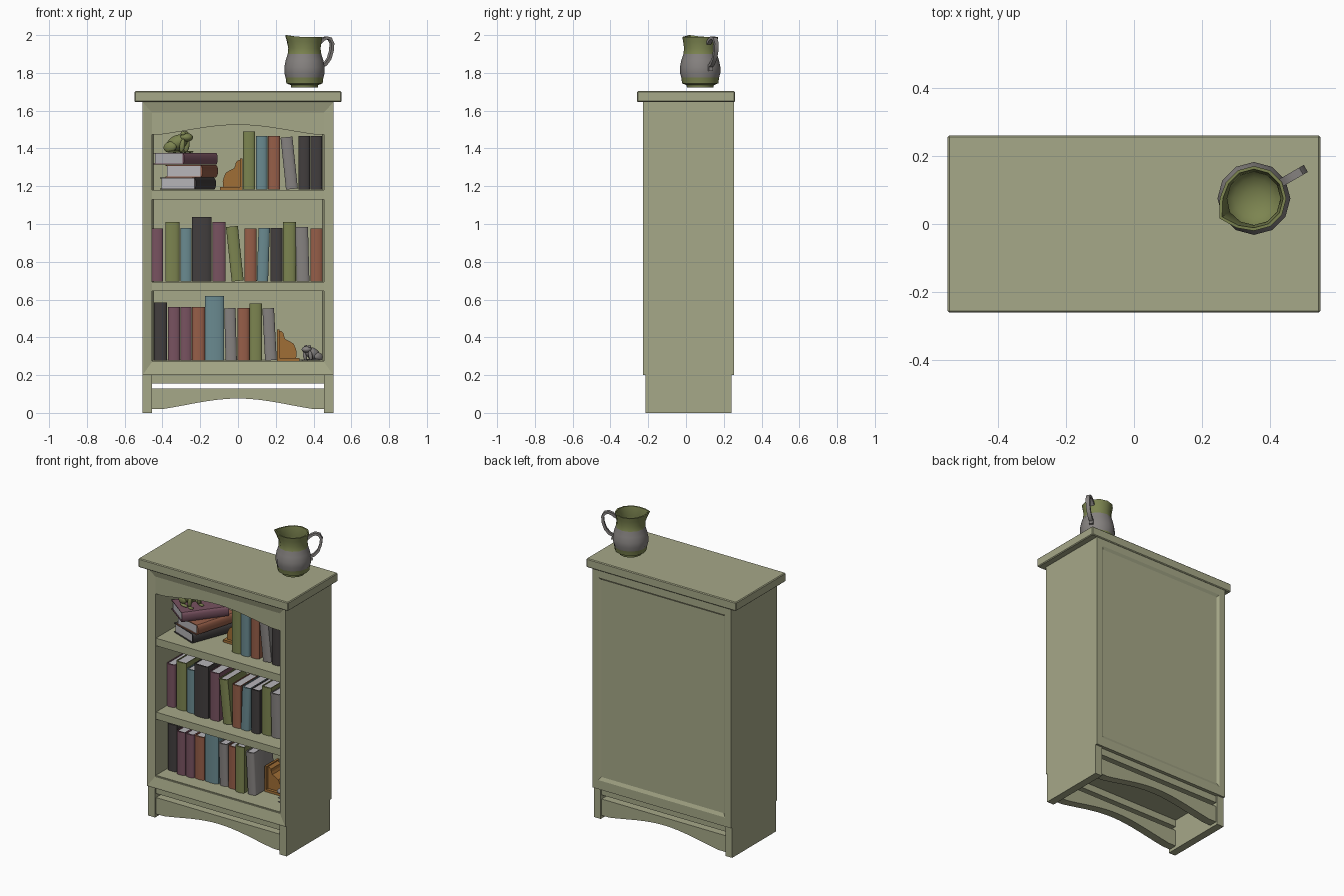
import bpy, bmesh, math, random
from mathutils import Matrix, Vector

if "Cube" in bpy.data.objects:
    bpy.data.objects.remove(bpy.data.objects["Cube"])

random.seed(4)
S = lambda c: (c / 255 / 12.92) if c < 10 else ((c / 255 + 0.055) / 1.055) ** 2.4
MATS = {}
for n, c in dict(olive=(166, 168, 136), maroon=(120, 82, 96), green=(124, 132, 80), blue=(106, 138, 144),
                 charcoal=(66, 62, 62), brown=(150, 94, 72), grey=(134, 130, 128), paper=(182, 180, 184),
                 amber=(160, 110, 54)).items():
    MATS[n] = bpy.data.materials.new(n)
    MATS[n].diffuse_color = (*[S(v) for v in c], 1)


def finish(name, bm, *mats, smooth=None):
    bmesh.ops.recalc_face_normals(bm, faces=bm.faces)
    me = bpy.data.meshes.new(name)
    bm.to_mesh(me)
    bm.free()
    ob = bpy.data.objects.new(name, me)
    bpy.context.collection.objects.link(ob)
    for m in mats:
        me.materials.append(MATS[m])
    if smooth:
        bpy.ops.object.select_all(action='DESELECT')
        ob.select_set(True)
        bpy.context.view_layer.objects.active = ob
        bpy.ops.object.shade_smooth_by_angle(angle=math.radians(smooth))
    return ob


def add_box(bm, x0, x1, y0, y1, z0, z1, mat=0):
    m = Matrix.Translation(((x0 + x1) / 2, (y0 + y1) / 2, (z0 + z1) / 2)) @ Matrix.Diagonal((x1 - x0, y1 - y0, z1 - z0, 1))
    vs = bmesh.ops.create_cube(bm, size=1, matrix=m)['verts']
    for f in {f for v in vs for f in v.link_faces}:
        f.material_index = mat


def box(name, *dims, bevel=0):
    bm = bmesh.new()
    add_box(bm, *dims)
    if bevel:
        bmesh.ops.bevel(bm, geom=bm.edges[:], offset=bevel, segments=1, affect='EDGES')
    return finish(name, bm, 'olive')


def add_prism(bm, pts, vec):
    f = bm.faces.new([bm.verts.new(p) for p in pts])
    new = bmesh.ops.extrude_face_region(bm, geom=[f])['geom']
    bmesh.ops.translate(bm, verts=[v for v in new if isinstance(v, bmesh.types.BMVert)], vec=vec)


def arch_board(name, y0, y1, z_side, z_mid, z_top):
    pts = [(-0.455, y0, z_top), (-0.455, y0, z_side)]
    for i in range(17):
        x = -0.4 + 0.05 * i
        k = 0.3 * (0.5 + 0.5 * math.cos(math.pi * x / 0.4)) + 0.7 * math.cos(math.pi * x / 0.8)
        pts.append((x, y0, z_side + (z_mid - z_side) * k))
    pts += [(0.455, y0, z_side), (0.455, y0, z_top)]
    bm = bmesh.new()
    add_prism(bm, pts, (0, y1 - y0, 0))
    return finish(name, bm, 'olive')


def mitred_frame(name, loops):
    # loops of (inset fraction, y) joined into a closed ring
    bm, rings = bmesh.new(), []
    for f, y in loops:
        x, z0, z1 = 0.505 - 0.05 * f, 0.2 + 0.07 * f, 1.645 - 0.055 * f
        rings.append([bm.verts.new(p) for p in ((-x, y, z0), (x, y, z0), (x, y, z1), (-x, y, z1))])
    for a, b in zip(rings, rings[1:] + rings[:1]):
        for i in range(4):
            j = (i + 1) % 4
            bm.faces.new((a[i], a[j], b[j], b[i]))
    return finish(name, bm, 'olive')


# Cabinet
box('top_slab', -0.547, 0.547, -0.26, 0.26, 1.645, 1.703, bevel=0.005)
box('back_panel', -0.46, 0.46, 0.222, 0.243, 0.25, 1.61)
box('bottom_board', -0.455, 0.455, -0.205, 0.222, 0.2, 0.275)
box('ceiling_board', -0.455, 0.455, -0.205, 0.222, 1.6, 1.645)
for n, z0, z1 in (('lower_shelf', 0.645, 0.692), ('upper_shelf', 1.13, 1.18)):
    box(n, -0.455, 0.455, -0.205, 0.222, z0, z1)
for s, side in ((-1, 'left'), (1, 'right')):
    a, b = sorted((s * 0.455, s * 0.505))
    box(side + '_side', a, b, -0.2, 0.2, 0.2, 1.645)
    box(side + '_foot', a, b, -0.215, 0.24, 0, 0.2)
mitred_frame('front_frame', [(0, -0.2), (0, -0.227), (0.1, -0.227), (1, -0.213), (1, -0.195)])
mitred_frame('back_frame', [(0, 0.2), (0, 0.253), (0.85, 0.253), (1.15, 0.243), (1.15, 0.222), (1, 0.2)])
arch_board('front_arch', -0.21, -0.18, 1.475, 1.525, 1.61)

# Base rails and arched aprons
for n, y0, y1 in (('front', -0.205, -0.15), ('back', 0.175, 0.23)):
    box(n + '_rail', -0.455, 0.455, y0, y1, 0.155, 0.2)
    arch_board(n + '_apron', y0, y1, 0.02, 0.076, 0.128)


# Books: curved U-shaped cover with a paper block
def book(name, t, d, h, colour, matrix):
    bm = bmesh.new()
    c, r, e = 0.005, 0.012, 0.006
    pts = [(-t / 2, d / 2)]
    for i in range(7):
        a = math.pi * i / 6
        pts.append((-t / 2 * math.cos(a), -d / 2 + r - r * math.sin(a)))
    pts += [(t / 2, d / 2), (t / 2 - c, d / 2), (t / 2 - c, -d / 2 + r), (c - t / 2, -d / 2 + r), (c - t / 2, d / 2)]
    add_prism(bm, [(x, y, -h / 2) for x, y in pts], (0, 0, h))
    add_box(bm, c - t / 2, t / 2 - c, -d / 2 + r, d / 2 - e, e - h / 2, h / 2 - e, 1)
    bm.transform(matrix)
    finish(name, bm, colour, 'paper', smooth=35)


def book_row(row, y, z0, specs):
    for i, (x0, x1, z1, colour, lean) in enumerate(specs):
        a = math.radians(abs(lean))
        h = z1 - z0
        t = (x1 - x0 - h * math.sin(a)) / math.cos(a)
        H = (h - t * math.sin(a)) / math.cos(a)
        m = Matrix.Translation(((x0 + x1) / 2, y + random.uniform(-0.012, 0.012), z0 + h / 2)) @ Matrix.Rotation(math.radians(lean), 4, 'Y')
        book(f'{row}_book_{i + 1}', t, 0.2, H, colour, m)


book_row('top', -0.005, 1.182, [
    (0.027, 0.091, 1.49, 'green', 0), (0.095, 0.155, 1.465, 'blue', 0), (0.16, 0.223, 1.465, 'brown', 0),
    (0.225, 0.317, 1.463, 'grey', -6), (0.321, 0.381, 1.465, 'charcoal', 0), (0.383, 0.446, 1.465, 'charcoal', 0)])
book_row('middle', -0.012, 0.695, [
    (-0.457, -0.396, 0.975, 'maroon', 0), (-0.385, -0.31, 1.01, 'green', 0), (-0.305, -0.245, 0.98, 'blue', 0),
    (-0.243, -0.141, 1.036, 'charcoal', 0), (-0.136, -0.066, 1.01, 'maroon', 0), (-0.064, 0.03, 0.99, 'green', -6),
    (0.034, 0.097, 0.975, 'brown', 0), (0.099, 0.169, 0.98, 'blue', 2), (0.172, 0.235, 0.98, 'charcoal', 0),
    (0.239, 0.306, 1.01, 'green', 0), (0.303, 0.378, 0.985, 'grey', -1.5), (0.383, 0.448, 0.975, 'brown', 0)])
book_row('bottom', -0.015, 0.277, [
    (-0.445, -0.377, 0.585, 'charcoal', 0), (-0.37, -0.307, 0.56, 'maroon', 0), (-0.305, -0.245, 0.56, 'maroon', 0),
    (-0.243, -0.176, 0.56, 'brown', 0), (-0.174, -0.075, 0.62, 'blue', 0), (-0.073, -0.006, 0.555, 'grey', -1.5),
    (-0.003, 0.06, 0.555, 'brown', 0), (0.062, 0.126, 0.58, 'green', 0), (0.129, 0.205, 0.555, 'grey', -3)])

# Stack of lying books, each turned about its front corner
for i, (cx, cy, z0, z1, deg, colour) in enumerate([(-0.222, -0.15, 1.182, 1.245, 21, 'charcoal'),
                                                   (-0.187, -0.15, 1.247, 1.312, 16, 'brown'),
                                                   (-0.285, -0.175, 1.314, 1.377, 37, 'maroon')]):
    s, c = math.sin(math.radians(deg)), math.cos(math.radians(deg))
    d, h = 0.205, 0.295
    o = (cx + h / 2 * s - d / 2 * c, cy + h / 2 * c + d / 2 * s, (z0 + z1) / 2)
    m = Matrix(((0, -c, s, o[0]), (0, s, c, o[1]), (-1, 0, 0, o[2]), (0, 0, 0, 1)))
    book(f'stacked_book_{i + 1}', z1 - z0, d, h, colour, m)

# Scroll bookends
SCROLL = [(0, 0), (0.1, 0), (0.105, 0.045), (0.1, 0.065), (0.088, 0.092), (0.065, 0.105), (0.045, 0.115),
          (0.038, 0.13), (0.035, 0.148), (0.022, 0.158), (0, 0.16)]
for n, x, z, s in (('upper_bookend', 0.024, 1.18, -1), ('lower_bookend', 0.206, 0.275, 1)):
    bm = bmesh.new()
    add_prism(bm, [(x + s * u, 0.0, z + v) for u, v in SCROLL], (0, 0.1, 0))
    for u0, u1, h in ((0, 0.12, 0.016), (0, 0.014, 0.166)):
        a, b = sorted((x + s * u0, x + s * u1))
        add_box(bm, a, b, -0.02, 0.12, z, z + h)
    finish(n, bm, 'amber')


# Frog ornaments
def frog(name, loc, scale, turn, colour):
    bm = bmesh.new()
    parts = [((-0.016, 0, 0.05), (0.062, 0.046, 0.04), -28), ((0.035, 0, 0.08), (0.036, 0.036, 0.023), 0)]
    for s in (-1, 1):
        parts += [((0.026, s * 0.022, 0.1), (0.013, 0.011, 0.012), 0), ((-0.04, s * 0.038, 0.03), (0.036, 0.018, 0.028), -15),
                  ((-0.01, s * 0.05, 0.006), (0.032, 0.014, 0.006), 0), ((0.026, s * 0.034, 0.036), (0.014, 0.013, 0.036), 10),
                  ((0.042, s * 0.038, 0.005), (0.02, 0.014, 0.005), 0)]
    for p, sc, pitch in parts:
        m = Matrix.Translation(p) @ Matrix.Rotation(math.radians(pitch), 4, 'Y') @ Matrix.Diagonal((*sc, 1))
        bmesh.ops.create_icosphere(bm, subdivisions=3, radius=1, matrix=m)
    bm.transform(Matrix.Translation(loc) @ Matrix.Rotation(math.radians(turn), 4, 'Z') @ Matrix.Scale(scale, 4))
    finish(name, bm, colour, smooth=60)


frog('large_frog', (-0.308, -0.04, 1.377), 1.02, -20, 'green')
frog('small_frog', (0.385, -0.05, 0.276), 0.75, 215, 'grey')

# Pitcher: twelve-sided lathe with a pulled spout
PX, PY, N = 0.352, 0.075, 12
PROFILE = [(0, 1.722, 0), (0.07, 1.722, 0), (0.072, 1.735, 0), (0.096, 1.745, 0), (0.1, 1.775, 1), (0.107, 1.8, 1), (0.107, 1.83, 1),
           (0.1, 1.865, 1), (0.089, 1.9, 0), (0.085, 1.93, 0), (0.09, 1.965, 0), (0.095, 1.99, 0), (0.086, 1.99, 0),
           (0.078, 1.93, 0), (0.096, 1.84, 0), (0.088, 1.785, 0), (0.06, 1.757, 0), (0.03, 1.745, 0), (0, 1.742, 0)]
SPOUT = math.radians(210)
bm, rows = bmesh.new(), []
for r, z, _ in PROFILE:
    row = []
    for i in range(N):
        a = 2 * math.pi * i / N
        k = max(0, math.cos(a - SPOUT)) ** 10 * max(0, min(1, (z - 1.92) / 0.07))
        q = r + 0.022 * k
        row.append(bm.verts.new((PX + q * math.cos(a), PY + q * math.sin(a), z + 0.01 * k)))
    rows.append(row)
for (a, b), p in zip(zip(rows, rows[1:]), PROFILE):
    for i in range(N):
        j = (i + 1) % N
        bm.faces.new((a[i], a[j], b[j], b[i])).material_index = p[2]
bmesh.ops.remove_doubles(bm, verts=bm.verts, dist=1e-5)
bmesh.ops.dissolve_degenerate(bm, dist=1e-5, edges=bm.edges[:])
finish('pitcher_body', bm, 'green', 'grey', smooth=42)

# Pitcher handle: flat strap swept along an ear-shaped path
PATH = [(0.086, 1.955), (0.108, 1.975), (0.132, 1.986), (0.155, 1.98), (0.168, 1.955), (0.164, 1.915),
        (0.15, 1.875), (0.125, 1.845), (0.104, 1.835), (0.108, 1.81)]
bm, rows = bmesh.new(), []
for i, p in enumerate(PATH):
    t = (Vector(PATH[min(i + 1, len(PATH) - 1)]) - Vector(PATH[max(i - 1, 0)])).normalized()
    n = Vector((-t.y, t.x)) * 0.008
    rows.append([bm.verts.new((p[0] + s * n.x, w, p[1] + s * n.y)) for s, w in ((1, -0.012), (1, 0.012), (-1, 0.012), (-1, -0.012))])
for a, b in zip(rows, rows[1:]):
    for i in range(4):
        bm.faces.new((a[i], a[(i + 1) % 4], b[(i + 1) % 4], b[i]))
bm.faces.new(rows[0])
bm.faces.new(rows[-1])
bm.transform(Matrix.Translation((PX, PY, 0)) @ Matrix.Rotation(math.radians(30), 4, 'Z'))
finish('pitcher_handle', bm, 'grey', smooth=40)

for m in bpy.data.materials:
    if m.users and not m.is_grease_pencil:
        m.use_nodes = True
        m.node_tree.nodes["Principled BSDF"].inputs["Base Color"].default_value = m.diffuse_color
